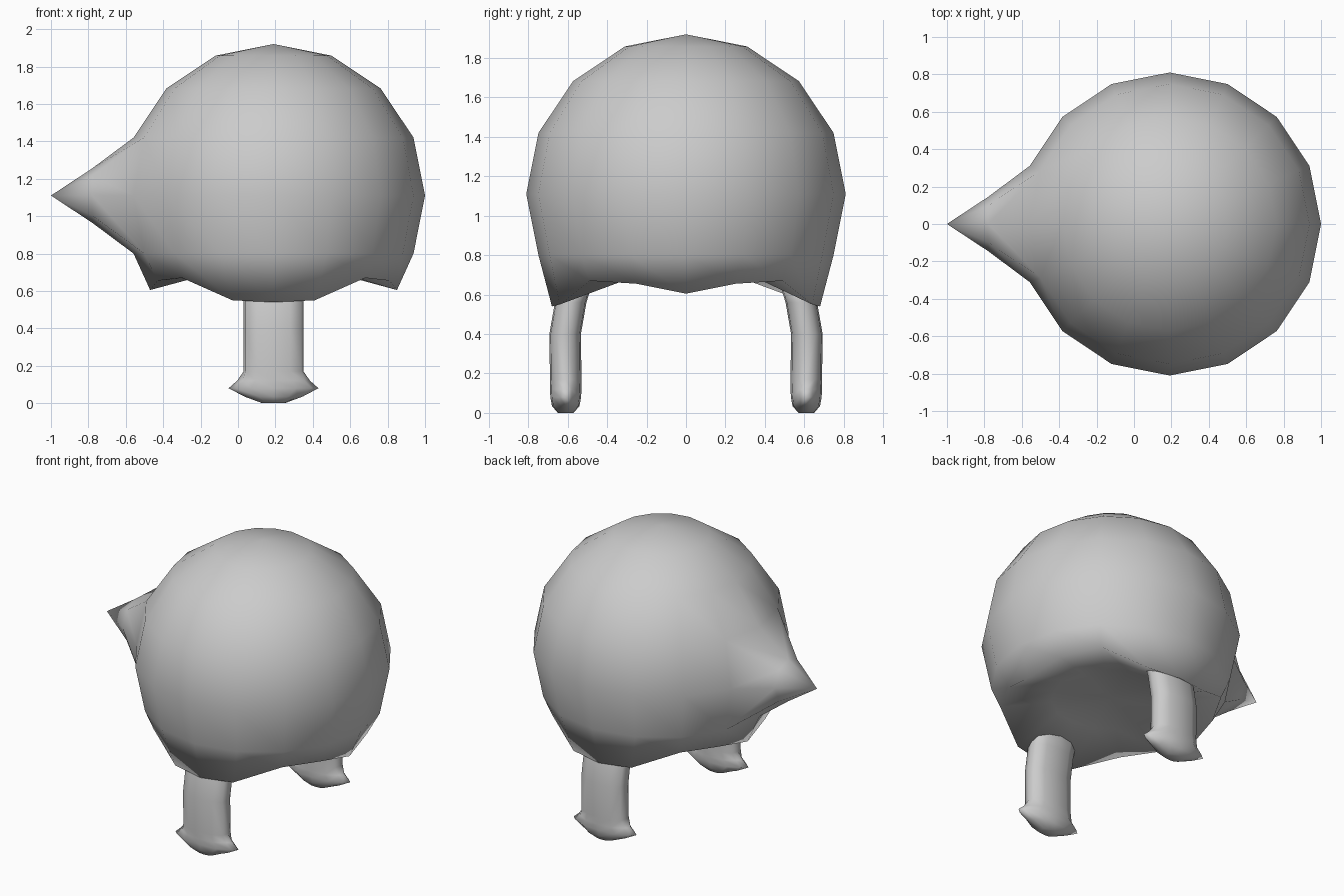
import bpy, bmesh, math
from mathutils import Vector

if "Cube" in bpy.data.objects:
    bpy.data.objects.remove(bpy.data.objects["Cube"])

CX, CZ, R = 0.19, 1.11, 0.81


def finish(name, bm):
    bmesh.ops.recalc_face_normals(bm, faces=bm.faces)
    for f in bm.faces:
        f.smooth = True
    mesh = bpy.data.meshes.new(name)
    bm.to_mesh(mesh)
    bm.free()
    obj = bpy.data.objects.new(name, mesh)
    bpy.context.collection.objects.link(obj)
    return obj


# Scalloped underside rim, one quarter from the x axis to the y axis
RIM = [(0.66, 0, -0.505), (0.62, 0.25, -0.455), (0.49, 0.49, -0.44),
       (0.22, 0.64, -0.56), (0, 0.68, -0.57)]

# Body: 16 x 8 sphere with scalloped rim, flattened belly and pulled beak
bm = bmesh.new()
bmesh.ops.create_uvsphere(bm, u_segments=16, v_segments=8, radius=R)
step = math.pi / 8
tip = min(bm.verts, key=lambda v: (v.co - Vector((-R, 0, 0))).length)
for v in bm.verts:
    lat = round(math.asin(max(-1, min(1, v.co.z / R))) / step)
    if lat == -2:
        i = round(math.atan2(abs(v.co.y), abs(v.co.x)) / step)
        x, y, z = RIM[i]
        v.co = (math.copysign(x, v.co.x), math.copysign(y, v.co.y), z)
    elif lat == -3:
        v.co = (v.co.x * 1.2, v.co.y * 1.2, -0.42)
    elif lat == -4:
        v.co.z = -0.41
tip.co.x = -1 - CX

# Beak: split into a fan, then round it with an extra loop
near = {e.other_vert(tip) for e in tip.link_edges}
for f in list(tip.link_faces):
    corner = next(v for v in f.verts if v is not tip and v not in near)
    bmesh.utils.face_split(f, tip, corner)
geom = list(tip.link_faces) + list(tip.link_edges)
geom += list({v for f in tip.link_faces for v in f.verts})
cut = bmesh.ops.bisect_plane(bm, geom=geom, plane_co=(-0.97, 0, 0),
                             plane_no=(1, 0, 0))
for v in cut["geom_cut"]:
    if isinstance(v, bmesh.types.BMVert):
        r = math.hypot(v.co.y, v.co.z)
        v.co.y *= 0.145 / r
        v.co.z *= 0.145 / r
bmesh.ops.translate(bm, verts=bm.verts, vec=(CX, 0, CZ))
finish("body", bm)

# Legs: lofted rounded sections (z, y centre, half width x, half depth y)
SECTIONS = [
    (0.00, 0.61, 0.06, 0.04), (0.035, 0.61, 0.155, 0.07),
    (0.08, 0.61, 0.24, 0.078), (0.12, 0.61, 0.195, 0.08),
    (0.17, 0.61, 0.16, 0.08), (0.40, 0.613, 0.16, 0.08),
    (0.56, 0.585, 0.16, 0.08), (0.69, 0.545, 0.16, 0.08),
]
QUARTER = [(1, 0), (0.93, 0.55), (0.55, 0.92)]
FOOT_QUARTER = [(1, 0), (0.85, 0.4), (0.5, 0.9)]


def outline(q):
    pts = q + [(0, 1)] + [(-x, y) for x, y in reversed(q)]
    return pts + [(x, -y) for x, y in reversed(pts[1:-1])]


bm = bmesh.new()
rings = [[bm.verts.new((CX + u * hx, yc + w * hy, z))
          for u, w in outline(FOOT_QUARTER if 0.03 < z < 0.15 else QUARTER)]
         for z, yc, hx, hy in SECTIONS]
n = len(rings[0])
for lo, hi in zip(rings, rings[1:]):
    for i in range(n):
        j = (i + 1) % n
        bm.faces.new((lo[i], lo[j], hi[j], hi[i]))
bm.faces.new(rings[0])
bm.faces.new(rings[-1])
legs = finish("legs", bm)
mirror = legs.modifiers.new("mirror", 'MIRROR')
mirror.use_axis = (False, True, False)
